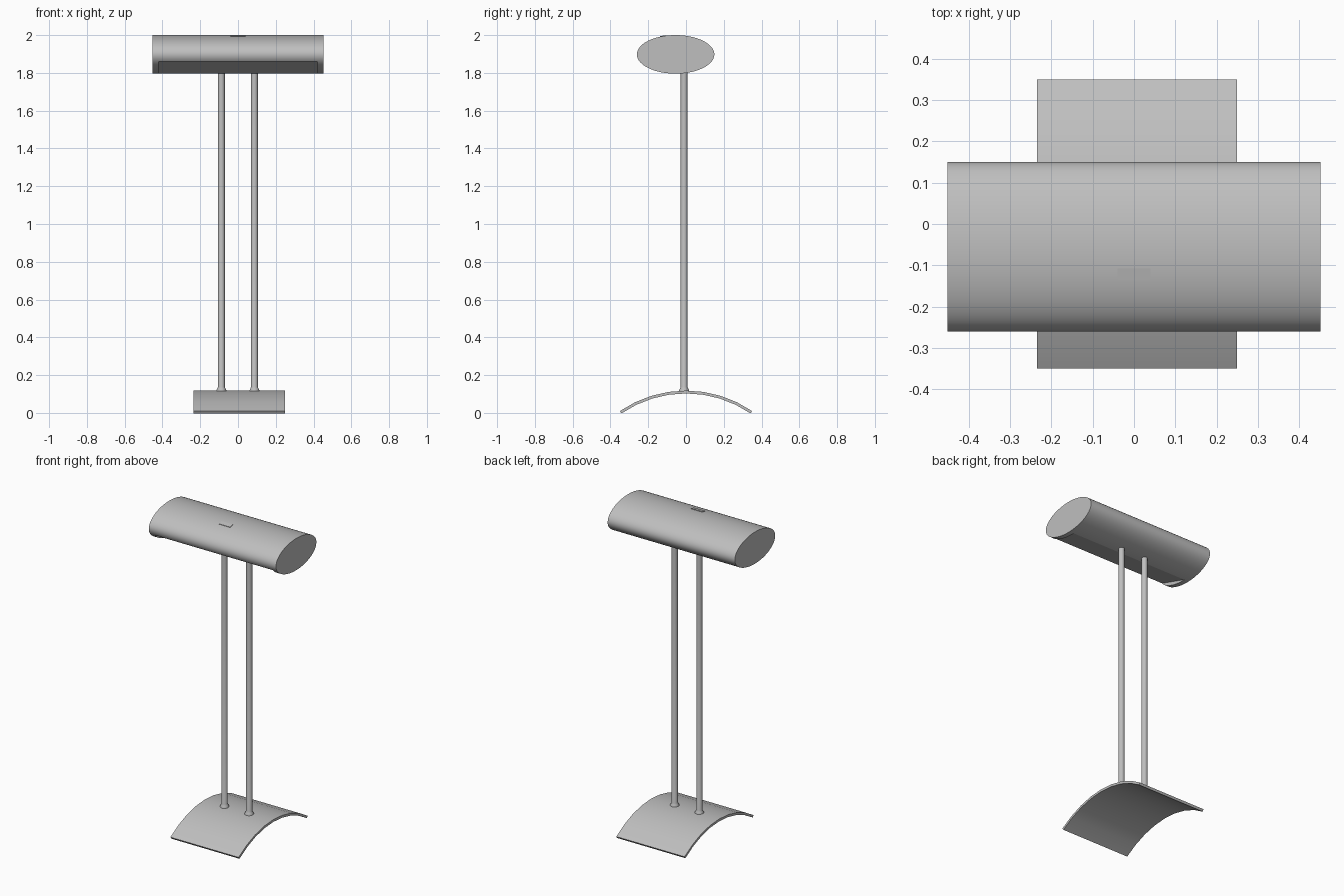
import bpy, bmesh
from math import sin, cos, pi, radians

if "Cube" in bpy.data.objects:
    bpy.data.objects.remove(bpy.data.objects["Cube"], do_unlink=True)

# Single satin grey finish
grey = bpy.data.materials.new("satin_grey")
grey.use_nodes = True
colour = (0.52, 0.52, 0.52, 1)
grey.diffuse_color = colour
grey.node_tree.nodes["Principled BSDF"].inputs["Base Color"].default_value = colour


def make_object(name, bm):
    bmesh.ops.recalc_face_normals(bm, faces=bm.faces)
    mesh = bpy.data.meshes.new(name)
    bm.to_mesh(mesh)
    bm.free()
    mesh.materials.append(grey)
    obj = bpy.data.objects.new(name, mesh)
    bpy.context.collection.objects.link(obj)
    return obj


def extrude_x(name, profile, x0, x1):
    """Sweep a (y, z) outline from x0 to x1."""
    bm = bmesh.new()
    face = bm.faces.new([bm.verts.new((x0, y, z)) for y, z in profile])
    ext = bmesh.ops.extrude_face_region(bm, geom=[face])["geom"]
    verts = [v for v in ext if isinstance(v, bmesh.types.BMVert)]
    bmesh.ops.translate(bm, verts=verts, vec=(x1 - x0, 0, 0))
    return make_object(name, bm)


def lathe(name, profile, x, y, sides=24):
    """Turn a (radius, z) outline about a vertical axis at x, y."""
    bm = bmesh.new()
    rings = [[bm.verts.new((x + r * cos(2 * pi * i / sides),
                            y + r * sin(2 * pi * i / sides), z))
              for i in range(sides)] for r, z in profile]
    for low, high in zip(rings, rings[1:]):
        for i in range(sides):
            j = (i + 1) % sides
            bm.faces.new((low[i], low[j], high[j], high[i]))
    bm.faces.new(rings[0])
    bm.faces.new(rings[-1])
    return make_object(name, bm)


def select_only(obj):
    bpy.ops.object.select_all(action="DESELECT")
    obj.select_set(True)
    bpy.context.view_layer.objects.active = obj


def smooth(obj, degrees):
    select_only(obj)
    bpy.ops.object.shade_smooth_by_angle(angle=radians(degrees))


# Arched base plate
outer, inner, half, steps = 0.62, 0.605, radians(34.4), 8
top = 0.118


def arc(radius):
    angles = [half * (2 * i / steps - 1) for i in range(steps + 1)]
    return [(radius * sin(a), top - outer + radius * cos(a)) for a in angles]


base = extrude_x("base_plate", arc(outer) + arc(inner)[::-1], -0.235, 0.25)
smooth(base, 20)

# Two upright rods with flared feet
for name, x in (("right_rod", -0.088), ("left_rod", 0.087)):
    rod = lathe(name, [(0.027, 0.108), (0.027, 0.118), (0.022, 0.128),
                       (0.018, 0.138), (0.018, 1.83)], x, -0.01)
    smooth(rod, 40)

# Oval lamp head
cy, cz, ry, rz, segs = -0.055, 1.898, 0.205, 0.102, 96
oval = [(cy + ry * cos(2 * pi * i / segs), cz + rz * sin(2 * pi * i / segs))
        for i in range(segs)]
head = extrude_x("lamp_head", oval, -0.452, 0.452)

# Flat light opening cut into the lower front of the head
cutter = extrude_x("opening_cutter", [(-0.30, 1.878), (-0.045, 1.797),
                                      (-0.045, 1.7), (-0.30, 1.7)], -0.42, 0.42)
cutter.hide_render = True
cut = head.modifiers.new("opening", "BOOLEAN")
cut.operation = "DIFFERENCE"
cut.solver = "EXACT"
cut.object = cutter
select_only(head)
bpy.ops.object.modifier_apply(modifier=cut.name)
bpy.data.objects.remove(cutter, do_unlink=True)
smooth(head, 12)

# Rocker switch on top of the head
extrude_x("switch", [(-0.137, 1.98), (-0.108, 1.98),
                     (-0.108, 2.0), (-0.137, 1.994)], -0.04, 0.04)
